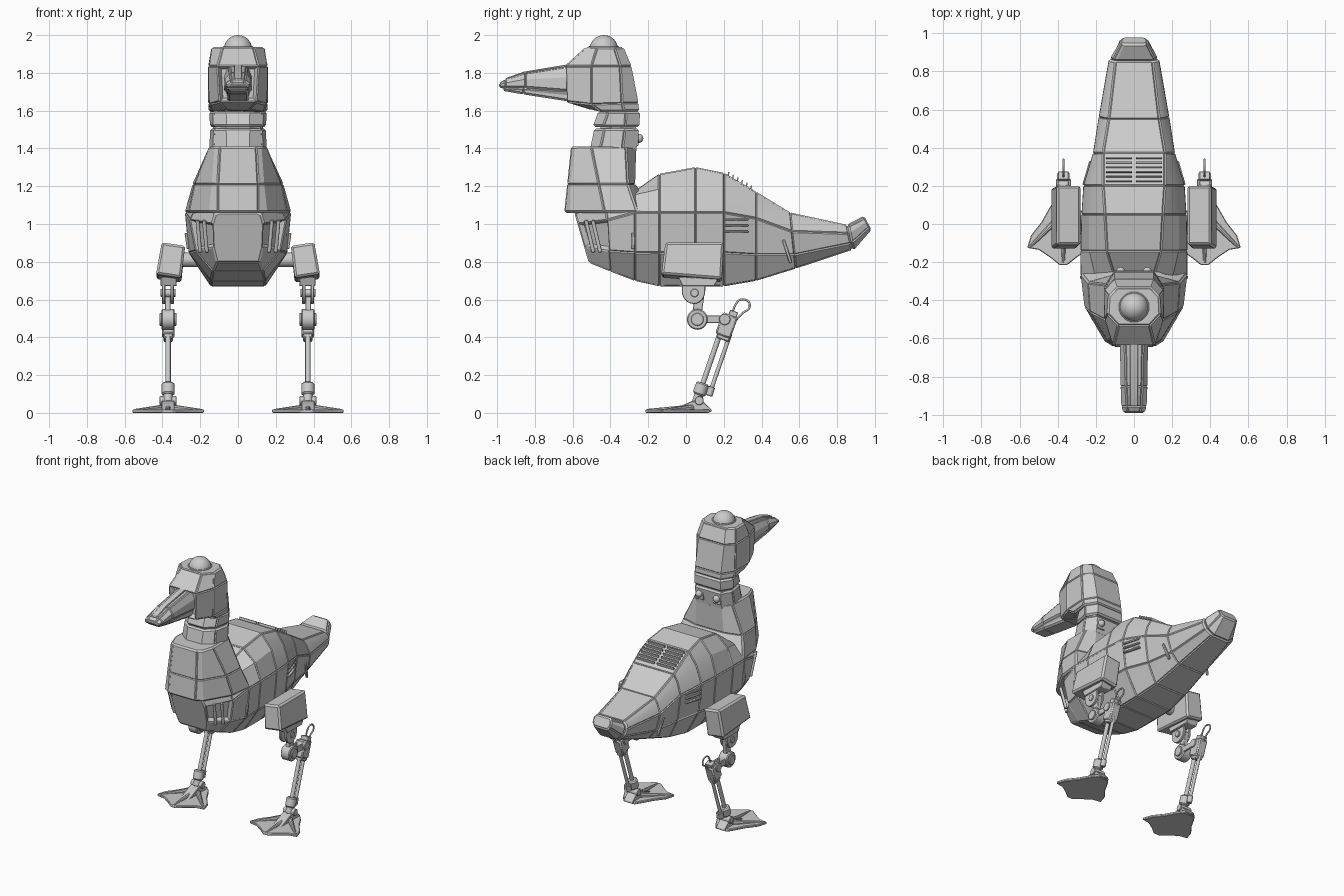
import bpy, bmesh, math
from mathutils import Vector, Matrix

if "Cube" in bpy.data.objects:
    bpy.data.objects.remove(bpy.data.objects["Cube"])


def finish(name, bm, mirror=False, bevel=0):
    bmesh.ops.recalc_face_normals(bm, faces=bm.faces)
    me = bpy.data.meshes.new(name)
    bm.to_mesh(me)
    bm.free()
    ob = bpy.data.objects.new(name, me)
    bpy.context.collection.objects.link(ob)
    if bevel:
        m = ob.modifiers.new("bevel", "BEVEL")
        m.width, m.segments = bevel, 1
    if mirror:
        ob.modifiers.new("mirror", "MIRROR")
    return ob


def plated_loft(name, rings, groups, recess={}):
    """Skin symmetric half rings; raise every plate so grooves run between them."""
    bm = bmesh.new()
    n = len(rings[0])
    loops = []
    for r in rings:
        pts = r + [(-x, y, z) for x, y, z in reversed(r)]
        loops.append([bm.verts.new(p) for p in pts])
    plates = {}
    for i in range(len(loops) - 1):
        for j in range(2 * n):
            k = (j + 1) % (2 * n)
            f = bm.faces.new((loops[i][j], loops[i][k], loops[i + 1][k], loops[i + 1][j]))
            if j == n - 1:
                key = "B"
            elif j == 2 * n - 1:
                key = "T"
            else:
                g = groups[j if j < n else 2 * n - 2 - j]
                key = g if g in "TB" else g + ("R" if j < n else "L")
            plates.setdefault((i, key), []).append(f)
    plates[("end", "0")] = [bm.faces.new(loops[0])]
    plates[("end", "1")] = [bm.faces.new(loops[-1])]
    bmesh.ops.recalc_face_normals(bm, faces=bm.faces)
    for (i, key), faces in plates.items():
        t, d = recess.get((i, key[0]), (0.005, 0.006))
        bmesh.ops.inset_region(bm, faces=faces, thickness=t, depth=d,
                               use_even_offset=True, use_boundary=True)
    return finish(name, bm)


def cyl(name, a, b, r, r2=None, seg=20, mirror=True, bevel=0.003):
    a, b = Vector(a), Vector(b)
    bm = bmesh.new()
    rot = (b - a).to_track_quat("Z", "Y").to_matrix().to_4x4()
    bmesh.ops.create_cone(bm, cap_ends=True, segments=seg, radius1=r, radius2=r if r2 is None else r2,
                          depth=(b - a).length, matrix=Matrix.Translation((a + b) / 2) @ rot)
    return finish(name, bm, mirror, bevel)


def ball(name, c, r, mirror=False):
    bm = bmesh.new()
    bmesh.ops.create_uvsphere(bm, u_segments=28, v_segments=16, radius=r, matrix=Matrix.Translation(c))
    return finish(name, bm, mirror)


def box(name, c, size, rot=(0, 0, 0), mirror=True, bevel=0.003):
    bm = bmesh.new()
    m = Matrix.Translation(c)
    for ang, ax in zip(rot, "XYZ"):
        m = m @ Matrix.Rotation(math.radians(ang), 4, ax)
    bmesh.ops.create_cube(bm, size=1, matrix=m @ Matrix.Diagonal((*size, 1)))
    return finish(name, bm, mirror, bevel)


def prism(name, pts, offset, mirror=True, bevel=0.003):
    bm = bmesh.new()
    f = bm.faces.new([bm.verts.new(p) for p in pts])
    ext = bmesh.ops.extrude_face_region(bm, geom=[f])
    bmesh.ops.translate(bm, vec=offset, verts=[v for v in ext["geom"] if isinstance(v, bmesh.types.BMVert)])
    return finish(name, bm, mirror, bevel)


# Body: rings along y, each (y top, y bottom, widths, heights) from top to belly
def body_ring(yt, yb, ws, zs):
    return [(w, yt + (yb - yt) * (zs[0] - z) / (zs[0] - zs[-1]), z) for w, z in zip(ws, zs)]


body = [
    body_ring(-.585, -.51, (.10, .12, .135, .13, .11), (1.06, 1.05, 1.0, .88, .80)),
    body_ring(-.42, -.40, (.20, .23, .25, .22, .13), (1.08, 1.07, 1.02, .86, .755)),
    body_ring(-.27, -.27, (.10, .20, .275, .255, .14), (1.17, 1.15, 1.06, .85, .705)),
    body_ring(-.14, -.14, (.14, .23, .275, .255, .14), (1.26, 1.18, 1.06, .85, .676)),
    body_ring(.05, .05, (.15, .23, .27, .25, .14), (1.295, 1.2, 1.06, .84, .674)),
    body_ring(.20, .20, (.16, .22, .26, .235, .14), (1.265, 1.18, 1.06, .85, .676)),
    body_ring(.37, .37, (.16, .19, .21, .185, .12), (1.165, 1.11, 1.03, .84, .705)),
    body_ring(.55, .58, (.13, .155, .18, .155, .10), (1.055, 1.02, .96, .84, .77)),
    body_ring(.85, .875, (.095, .115, .128, .115, .07), (.99, .98, .95, .90, .868))]
plated_loft("body", body, ["U", "U", "M", "L"], {(0, "M"): (.014, -.025), (0, "L"): (.006, .004)})
plated_loft("tail_tip", [
    body_ring(.86, .885, (.085, .105, .118, .105, .06), (.995, .985, .955, .905, .868)),
    body_ring(.94, .975, (.05, .062, .068, .065, .05), (1.035, 1.028, 1.01, .985, .97))],
    ["T", "M", "M", "B"])


# Upper chest, neck and head: horizontal rings, half outline from front to back
def ring(z, *pts):
    return [(x, y, z) for x, y in pts]


plated_loft("upper_chest", [
    ring(1.065, (.105, -.638), (.15, -.61), (.255, -.43), (.275, -.26), (.12, -.17)),
    ring(1.21, (.105, -.623), (.135, -.605), (.225, -.46), (.235, -.31), (.11, -.275)),
    ring(1.405, (.095, -.603), (.12, -.585), (.148, -.5), (.145, -.32), (.10, -.27))],
    ["F", "F", "S", "B"])


def neck_ring(z, front, back, w):
    return ring(z, (.06, front), (w - .02, front + .05), (w, back - .07), (.1, back))


plated_loft("neck_collar", [neck_ring(1.38, -.505, -.27, .148), neck_ring(1.50, -.48, -.255, .142)], ["T", "S", "B"])
plated_loft("neck_core", [neck_ring(1.48, -.45, -.27, .13), neck_ring(1.64, -.43, -.27, .13)], ["T", "S", "B"])
plated_loft("neck_band", [neck_ring(1.52, -.485, -.252, .144), neck_ring(1.59, -.46, -.25, .146)], ["T", "S", "B"])
plated_loft("head", [
    [(.06, -.50, 1.61), (.135, -.45, 1.60), (.15, -.33, 1.60), (.10, -.255, 1.60)],
    [(.095, -.63, 1.65), (.148, -.50, 1.635), (.152, -.34, 1.64), (.10, -.258, 1.64)],
    ring(1.835, (.105, -.635), (.15, -.5), (.152, -.35), (.10, -.295)),
    ring(1.93, (.08, -.53), (.135, -.47), (.13, -.38), (.085, -.335))],
    ["F", "S", "B"], {(1, "T"): (.016, -.03)})
ball("head_dome", (0, -.435, 1.925), .075)
cyl("dome_seat", (0, -.435, 1.92), (0, -.435, 1.942), .08, seg=28, mirror=False)

# Rear neck studs
box("stud_plate", (.07, -.262, 1.45), (.065, .02, .075))
cyl("stud_stem", (.07, -.27, 1.45), (.07, -.24, 1.45), .014)
ball("stud_ball", (.07, -.25, 1.453), .024, True)

# Beak: two mandibles and a raised centre ridge
def beak_ring(y, lo, hi, w, top):
    return [(top, y, hi), (w, y, hi - (hi - lo) * .45), (w, y, lo)]


plated_loft("upper_beak", [beak_ring(-.59, 1.705, 1.835, .068, .045), beak_ring(-.85, 1.725, 1.795, .064, .04),
                           beak_ring(-.955, 1.725, 1.76, .06, .035), beak_ring(-.985, 1.725, 1.742, .05, .03)], ["S", "S"])
plated_loft("lower_beak", [beak_ring(-.59, 1.65, 1.705, .05, .062), beak_ring(-.86, 1.692, 1.72, .05, .058),
                           beak_ring(-.965, 1.71, 1.724, .045, .05)], ["S", "S"])
prism("beak_ridge", [(-.022, -.61, 1.80), (-.022, -.61, 1.848), (-.022, -.86, 1.806), (-.022, -.955, 1.772),
                     (-.022, -.955, 1.74)], (.044, 0, 0), False)

# Louvres, side vents, slots and chest struts
for i in range(6):
    y = .225 + .024 * i
    box("back_louvre", (.078, y, 1.279 - (y - .2) * .588), (.135, .007, .022), (-12, 0, 0), bevel=0)
for i in range(3):
    box("side_vent", (.24, .265, .96 + .032 * i), (.026, .13, .012), (0, 0, 16))
box("tail_slot", (.172, .535, .855), (.016, .016, .13), (18, 8, 0))
box("belly_slot", (.27, -.28, .91), (.014, .018, .085), (0, 8, 0))
for x in (.165, .20):
    cyl("chest_strut", (x + .015, -.70 + x * 1.03, 1.02), (x, -.66 + x * 1.03, .85), .01)

# Hip: axle and tilted housing
cyl("hip_axle", (.2, .03, .81), (.32, .03, .81), .038)
bm = bmesh.new()
bmesh.ops.create_cube(bm, size=1)
for v in bm.verts:
    s, f, t = v.co.x > 0, v.co.y < 0, v.co.z > 0
    x = (.40 if s else .285) if t else (.428 if s else .305)
    y = (-.105 if f else .195) if t else (-.125 if f else .185)
    v.co = (x, y, (.897 if s else .88) if t else (.73 if f else .705) + (.008 if s else -.01))
faces = list(bm.faces)
bmesh.ops.recalc_face_normals(bm, faces=faces)
bmesh.ops.inset_individual(bm, faces=faces, thickness=.01, depth=.005)
finish("hip_housing", bm, True)
prism("hip_bracket", [(.325, -.04, .72), (.325, .17, .71), (.325, .15, .672), (.325, -.02, .672)], (.085, 0, 0))

# Thigh: half disc, forked knee, rear link
half = [(.04 + .062 * math.cos(a), .645 + .068 * math.sin(a)) for a in [-math.pi * i / 12 for i in range(13)]]
for x in (.34, .385):
    prism("hip_half_disc", [(x, y, z) for y, z in [(.102, .68)] + half + [(-.022, .68)]], (.018, 0, 0))
cyl("hip_pin", (.33, .045, .635), (.41, .045, .635), .022)
box("thigh_link", (.372, .065, .575), (.03, .05, .14), (-8, 0, 0))
cyl("knee_disc", (.335, .06, .495), (.405, .06, .495), .055, seg=28, bevel=.006)
cyl("knee_cap", (.325, .06, .495), (.415, .06, .495), .034, seg=24)
for x in (.342, .39):
    box("knee_link", (x, .13, .495), (.014, .16, .04))
cyl("rear_knee_pin", (.33, .205, .495), (.41, .205, .495), .03)
box("shin_clamp", (.37, .215, .463), (.066, .085, .12), (-20, 0, 0), bevel=.008)
box("shin_socket", (.37, .20, .405), (.05, .07, .04), (-20, 0, 0), bevel=.006)
box("rear_hook", (.37, .25, .525), (.055, .045, .03), (-20, 0, 0))

# Shin: two slanted rods into an ankle
cyl("front_shin_rod", (.37, .18, .42), (.37, .07, .10), .014)
cyl("rear_shin_rod", (.37, .235, .42), (.37, .125, .10), .011)
cyl("ankle_sleeve", (.37, .09, .158), (.37, .068, .095), .035, bevel=.008)
cyl("ankle_neck", (.37, .07, .10), (.37, .055, .055), .024)
cyl("rear_rod_sleeve", (.37, .137, .138), (.37, .122, .09), .018)
cyl("ankle_pin", (.325, .07, .065), (.415, .07, .065), .024)

# Webbed foot with a raised instep and toe ribs
web = [(.02, -.215), (.07, -.175), (.13, -.135), (.19, -.125), (.17, -.06), (.115, .01), (.07, .09), (.045, .125)]
sole = [(.37 + x, y, 0) for x, y in web] + [(.37 - x, y, 0) for x, y in reversed(web)]
prism("webbed_foot", sole, (0, 0, .018), bevel=.004)
instep = [(-.09, .012), (-.02, .04), (.03, .062), (.09, .062), (.135, .018), (.135, .005), (-.09, .005)]
prism("instep", [(.335, y, z) for y, z in instep], (.07, 0, 0), bevel=.008)
for dx, y in ((0, -.205), (.175, -.12), (-.175, -.12)):
    cyl("toe_rib", (.37 + dx * .15, .03, .026), (.37 + dx, y, .013), .018, .008, seg=10, bevel=0)

# Cable loop behind each knee
for s in (-1, 1):
    cu = bpy.data.curves.new("knee_cable", "CURVE")
    cu.dimensions, cu.bevel_depth, cu.bevel_resolution = "3D", .0055, 2
    sp = cu.splines.new("NURBS")
    path = [(.235, .47), (.245, .52), (.255, .565), (.285, .605), (.335, .595), (.34, .55), (.295, .53), (.265, .49)]
    sp.points.add(len(path) - 1)
    for p, (y, z) in zip(sp.points, path):
        p.co = (s * .37, y, z, 1)
    sp.use_endpoint_u, sp.order_u, sp.resolution_u = True, 3, 6
    bpy.context.collection.objects.link(bpy.data.objects.new("knee_cable", cu))

# Smooth the round parts, keep plate edges sharp
for ob in bpy.data.objects:
    ob.select_set(ob.type == "MESH")
bpy.context.view_layer.objects.active = bpy.data.objects["body"]
bpy.ops.object.shade_smooth_by_angle(angle=math.radians(25))
